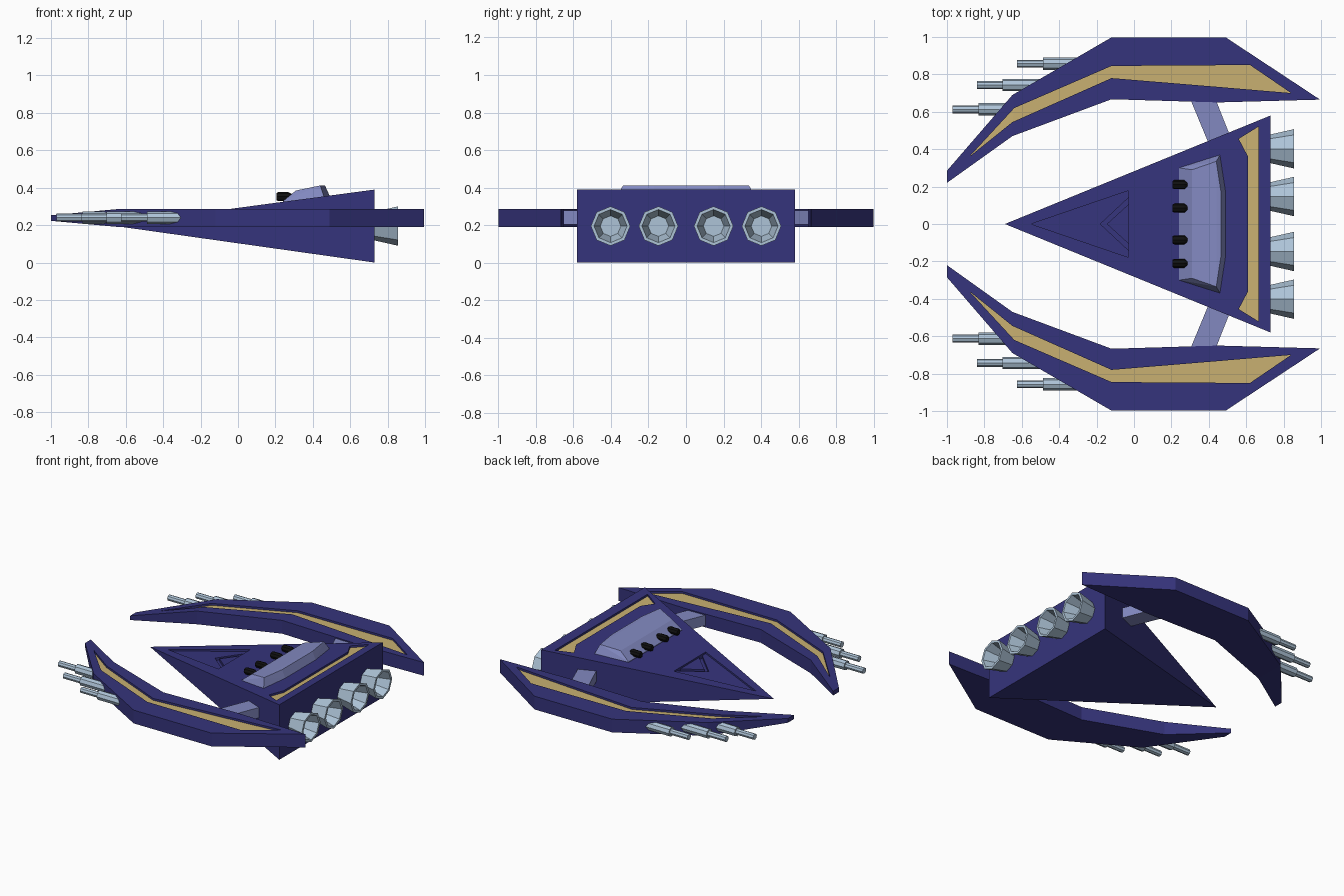
import bpy, bmesh, math
from mathutils import Vector

if "Cube" in bpy.data.objects:
    bpy.data.objects.remove(bpy.data.objects["Cube"])


def material(name, rgb):
    m = bpy.data.materials.new(name)
    m.diffuse_color = (*rgb, 1)
    m.use_nodes = True
    m.node_tree.nodes["Principled BSDF"].inputs["Base Color"].default_value = m.diffuse_color
    return m


NAVY = material("navy", (0.036, 0.034, 0.20))
GOLD = material("gold", (0.58, 0.435, 0.165))
LILAC = material("lilac_blue", (0.225, 0.25, 0.53))
STEEL = material("pale_steel", (0.42, 0.55, 0.68))
BLACK = material("black", (0.005, 0.005, 0.005))


def finish(bm, name, *mats):
    bmesh.ops.remove_doubles(bm, verts=bm.verts, dist=1e-4)
    bmesh.ops.recalc_face_normals(bm, faces=bm.faces)
    me = bpy.data.meshes.new(name)
    bm.to_mesh(me)
    bm.free()
    for m in mats:
        me.materials.append(m)
    ob = bpy.data.objects.new(name, me)
    bpy.context.collection.objects.link(ob)
    return ob


def loft(name, loops, mats, strip_caps=False, last_cap=0):
    """Join equal-length loops with quads and cap both ends."""
    bm = bmesh.new()
    rings = [[bm.verts.new(p) for p in lp] for lp in loops]
    n = len(rings[0])
    for a, b in zip(rings, rings[1:]):
        for i in range(n):
            j = (i + 1) % n
            bm.faces.new((a[i], a[j], b[j], b[i]))
    for r, mi in ((rings[0], 0), (rings[-1], last_cap)):
        if strip_caps:
            for i in range(n // 2 - 1):
                f = bm.faces.new((r[i], r[i + 1], r[n - 2 - i], r[n - 1 - i]))
                f.material_index = mi
        else:
            bm.faces.new(r).material_index = mi
    return finish(bm, name, *mats)


def turned(name, profile, y, z, mat, sides=8):
    """Faceted body turned around an axis along x; profile is (x, radius)."""
    ang = [2 * math.pi * k / sides for k in range(sides)]
    return loft(name, [[(x, y + r * math.cos(a), z + r * math.sin(a)) for a in ang]
                       for x, r in profile], [mat])


def hull_z(x):
    return 0.2 + 0.134 * (x + 0.69)


def deck_prism(name, pts, lo, hi, mat):
    """Prism parallel to the sloping top of the hull."""
    return loft(name, [[(x, y, hull_z(x) + d) for x, y in pts] for d in (lo, hi)], [mat])


def convex(name, pts, mat):
    bm = bmesh.new()
    for p in pts:
        bm.verts.new(p)
    bmesh.ops.convex_hull(bm, input=bm.verts)
    bmesh.ops.dissolve_limit(bm, angle_limit=0.01, verts=bm.verts, edges=bm.edges)
    return finish(bm, name, mat)


# Main hull: pyramid lying on its side
hull = convex("hull", [(-0.69, 0, 0.2)] + [(0.73, y, z) for y in (-0.58, 0.58) for z in (0, 0.39)], NAVY)

# Sunken panels in the hull deck
stripe = [(0.665, 0.52), (0.56, 0.455), (0.61, 0.36), (0.61, -0.36), (0.56, -0.455), (0.665, -0.52)]
nose_panel = [(-0.55, 0), (-0.03, 0.178), (-0.03, -0.178)]
nose_pit = [(-0.18, 0), (-0.03, 0.14), (-0.03, -0.14)]
for pts, depth in ((stripe, 0.02), (nose_panel, 0.012), (nose_pit, 0.03)):
    cutter = deck_prism("cutter", pts, -depth, 0.05, NAVY)
    cutter.hide_render = True
    mod = hull.modifiers.new("panel", "BOOLEAN")
    mod.operation, mod.solver, mod.object = "DIFFERENCE", "EXACT", cutter
    bpy.context.view_layer.objects.active = hull
    bpy.ops.object.modifier_apply(modifier=mod.name)
    bpy.data.objects.remove(cutter)
deck_prism("rear_stripe", stripe, -0.021, -0.014, GOLD)
deck_prism("nose_chevron", [(-0.145, 0), (-0.03, 0.105), (-0.03, -0.105)], -0.031, -0.012, NAVY)

# Bridge block with slanted front and angled back
bridge = []
for s in (-1, 1):
    bridge += [(0.24, 0.30 * s, 0.31), (0.24, 0.30 * s, 0.328), (0.46, 0.37 * s, 0.32),
               (0.46, 0.37 * s, 0.352), (0.49, 0.17 * s, 0.32), (0.49, 0.17 * s, 0.357),
               (0.31, 0.29 * s, 0.385), (0.44, 0.335 * s, 0.412), (0.465, 0.17 * s, 0.412)]
convex("bridge", bridge, LILAC)

# Bridge guns and engine nozzles
for i, y in enumerate((-0.21, -0.085, 0.085, 0.21)):
    turned(f"bridge_gun_{i}", [(0.205, 0.019), (0.215, 0.024), (0.27, 0.024), (0.287, 0.015)], y, 0.352, BLACK)
for i, y in enumerate((-0.402, -0.147, 0.147, 0.402)):
    turned(f"engine_nozzle_{i}", [(0.70, 0.07), (0.855, 0.105), (0.855, 0.088), (0.745, 0.055)], y, 0.195, STEEL)

# Wing stations: (outer point, inner point) for the outline and for the stripe
OUTER = [(-1, 0.285), (-0.65, 0.69), (-0.12, 0.998), (0.49, 0.998), (0.995, 0.665)]
INNER = [(-1, 0.22), (-0.65, 0.47), (-0.12, 0.667), (0.45, 0.65), (0.995, 0.665)]
S_OUT = [(-0.88, 0.36), (-0.64, 0.62), (-0.12, 0.845), (0.62, 0.85), (0.84, 0.70)]
S_IN = [(-0.88, 0.36), (-0.65, 0.545), (-0.12, 0.78), (0.45, 0.733), (0.84, 0.70)]


def wing_loop(outer, inner, side, sign, sink=0.0):
    out = []
    for x, y in outer + inner[::-1]:
        half = 0.047 - 0.032 * max(0, (-0.65 - x) / 0.35)   # thins out towards the tip
        out.append((x, y * side, 0.238 + sign * half - sink))
    return out


for side, tag in ((1, "left"), (-1, "right")):
    # Curved wing with a sunken gold stripe
    loft(f"wing_{tag}", [wing_loop(OUTER, INNER, side, -1), wing_loop(OUTER, INNER, side, 1),
                         wing_loop(S_OUT, S_IN, side, 1), wing_loop(S_OUT, S_IN, side, 1, 0.014)],
         [NAVY, GOLD], strip_caps=True, last_cap=1)
    # Strut between hull and wing
    foot = [(0.30, 0.67), (0.435, 0.67), (0.55, 0.38), (0.42, 0.38)]
    loft(f"strut_{tag}", [[(x, y * side, z) for x, y in foot] for z in (0.203, 0.277)], [LILAC])
    # Stepped cannons on the outer edge
    for i, (x, y, end) in enumerate(((-0.97, 0.613, -0.68), (-0.84, 0.743, -0.46), (-0.625, 0.857, -0.26))):
        turned(f"cannon_{tag}_{i}", [(x, 0.021), (x + 0.138, 0.021), (x + 0.138, 0.033), (end, 0.033)],
               y * side, 0.24, STEEL)
